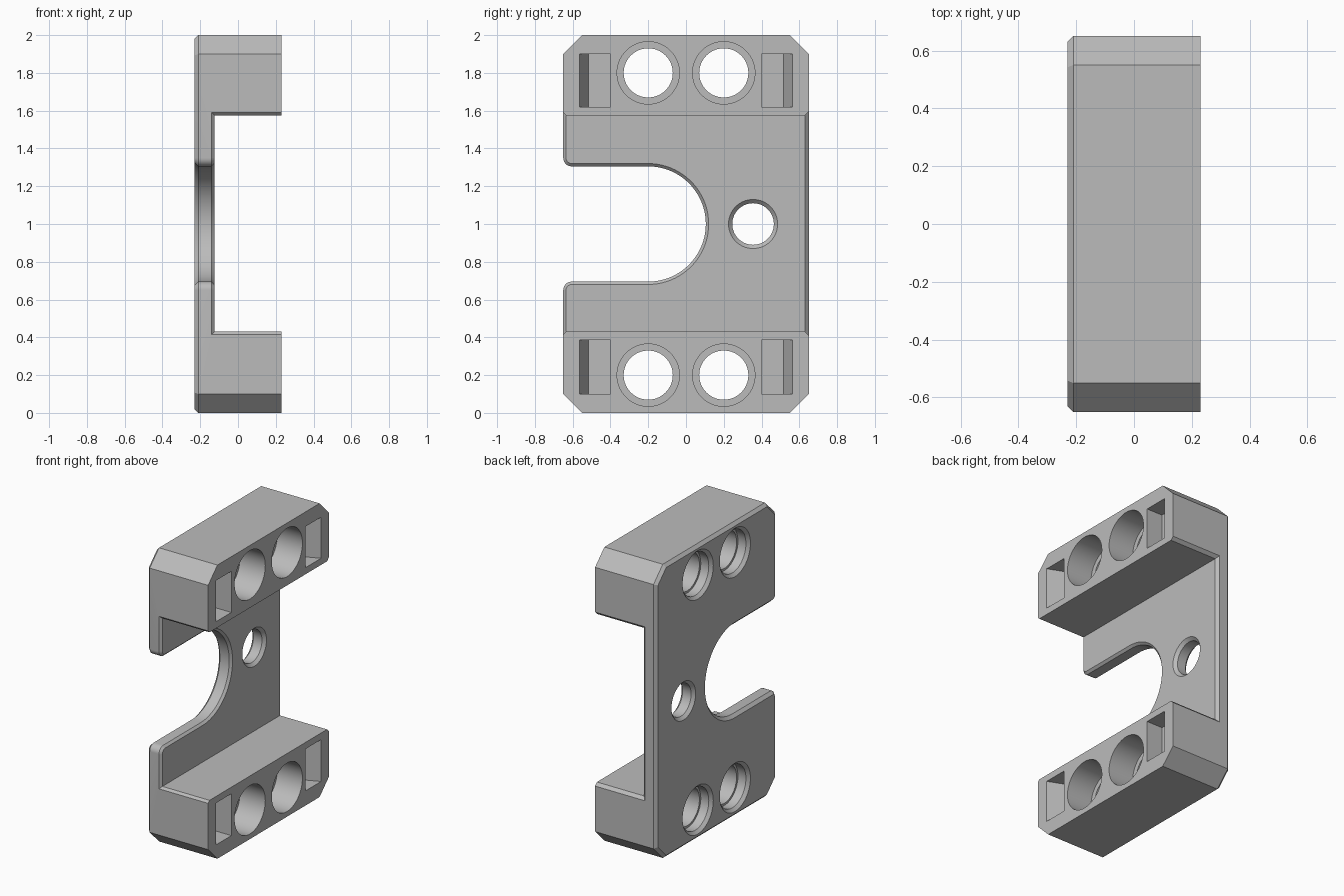
import bpy, bmesh
from math import sin, cos, pi

cube = bpy.data.objects.get("Cube")
if cube:
    bpy.data.objects.remove(cube)

grey = bpy.data.materials.new("mid grey")
grey.use_nodes = True
grey.diffuse_color = (0.5, 0.5, 0.5, 1)
grey.node_tree.nodes["Principled BSDF"].inputs["Base Color"].default_value = (0.5, 0.5, 0.5, 1)


def loft(name, rings):
    """Closed solid through a list of equal-length rings of 3D points."""
    bm = bmesh.new()
    loops = [[bm.verts.new(p) for p in ring] for ring in rings]
    n = len(loops[0])
    for a, b in zip(loops, loops[1:]):
        for i in range(n):
            j = (i + 1) % n
            bm.faces.new((a[i], a[j], b[j], b[i]))
    bm.faces.new(loops[0])
    bm.faces.new(loops[-1])
    bmesh.ops.recalc_face_normals(bm, faces=bm.faces)
    mesh = bpy.data.meshes.new(name)
    bm.to_mesh(mesh)
    bm.free()
    mesh.materials.append(grey)
    ob = bpy.data.objects.new(name, mesh)
    bpy.context.collection.objects.link(ob)
    return ob


def octagon(x, inset):
    """Outer outline with cut corners."""
    w, h, c = 0.65 - inset, 1 - inset, 0.1 - inset * 0.6
    pts = [(w, h - c), (w - c, h), (c - w, h), (-w, h - c),
           (-w, c - h), (c - w, -h), (w - c, -h), (w, c - h)]
    return [(x, y, 1 + z) for y, z in pts]


def bore(name, y, z, steps):
    """Round cutter along x; steps are (x, radius)."""
    n = 64
    return loft(name, [[(x, y + r * cos(2 * pi * i / n), z + r * sin(2 * pi * i / n))
                        for i in range(n)] for x, r in steps])


def slot(x, grow):
    """U-shaped opening with rounded lips at the front edge."""
    half, f = 0.305, 0.045
    lip = [(-0.7, half + f)]
    for i in range(9):
        a = pi / 2 * i / 8
        lip.append((-0.65 + f - (f - grow) * cos(a), half + f - (f - grow) * sin(a)))
    arc = [(-0.2 + (half + grow) * sin(pi * i / 40), (half + grow) * cos(pi * i / 40))
           for i in range(41)]
    pts = lip + arc + [(y, -z) for y, z in reversed(lip)]
    return [(x, y, 1 + z) for y, z in pts]


def channel(y, grow):
    """Section of the wide channel between the two blocks."""
    x, lo, hi = -0.125 - grow, 0.43 - grow, 1.575 + grow
    return [(x, y, lo), (0.3, y, lo), (0.3, y, hi), (x, y, hi)]


# Body with a chamfered back rim
body = loft("bracket_body", [octagon(-0.23, 0.02), octagon(-0.21, 0), octagon(0.23, 0)])

# Channel, slot and centre hole
cutters = [
    loft("channel_cutter", [channel(-0.67, 0.035), channel(-0.635, 0),
                            channel(0.63, 0), channel(0.67, 0.04)]),
    loft("slot_cutter", [slot(-0.25, 0.04), slot(-0.21, 0), slot(-0.14, 0), slot(-0.1, 0.04)]),
    bore("centre_hole_cutter", 0.355, 1, [(-0.25, 0.15), (-0.21, 0.11), (-0.145, 0.11), (-0.105, 0.15)]),
]

# Stepped bolt holes and sloped pockets in both blocks
bolt_steps = [(-0.25, 0.185), (-0.21, 0.145), (-0.15, 0.145), (-0.15, 0.13),
              (0.04, 0.13), (0.04, 0.165), (0.25, 0.165)]
for z, lo, hi in ((0.2, 0.1, 0.385), (1.8, 1.62, 1.9)):
    for s in (-1, 1):
        cutters.append(bore("bolt_hole_cutter", 0.2 * s, z, bolt_steps))
        cutters.append(loft("pocket_cutter", [
            [(x, s * 0.4, lo), (x, s * w, lo), (x, s * w, hi), (x, s * 0.4, hi)]
            for x, w in ((0.11, 0.515), (0.23, 0.565), (0.25, 0.565))]))

bpy.context.view_layer.objects.active = body
for cutter in cutters:
    mod = body.modifiers.new("cut", "BOOLEAN")
    mod.operation = "DIFFERENCE"
    mod.solver = "EXACT"
    mod.object = cutter
    bpy.ops.object.modifier_apply(modifier=mod.name)
    bpy.data.objects.remove(cutter)

# Smooth bores, sharp edges
bpy.ops.object.select_all(action="DESELECT")
body.select_set(True)
bpy.ops.object.shade_smooth_by_angle(angle=pi / 7)
